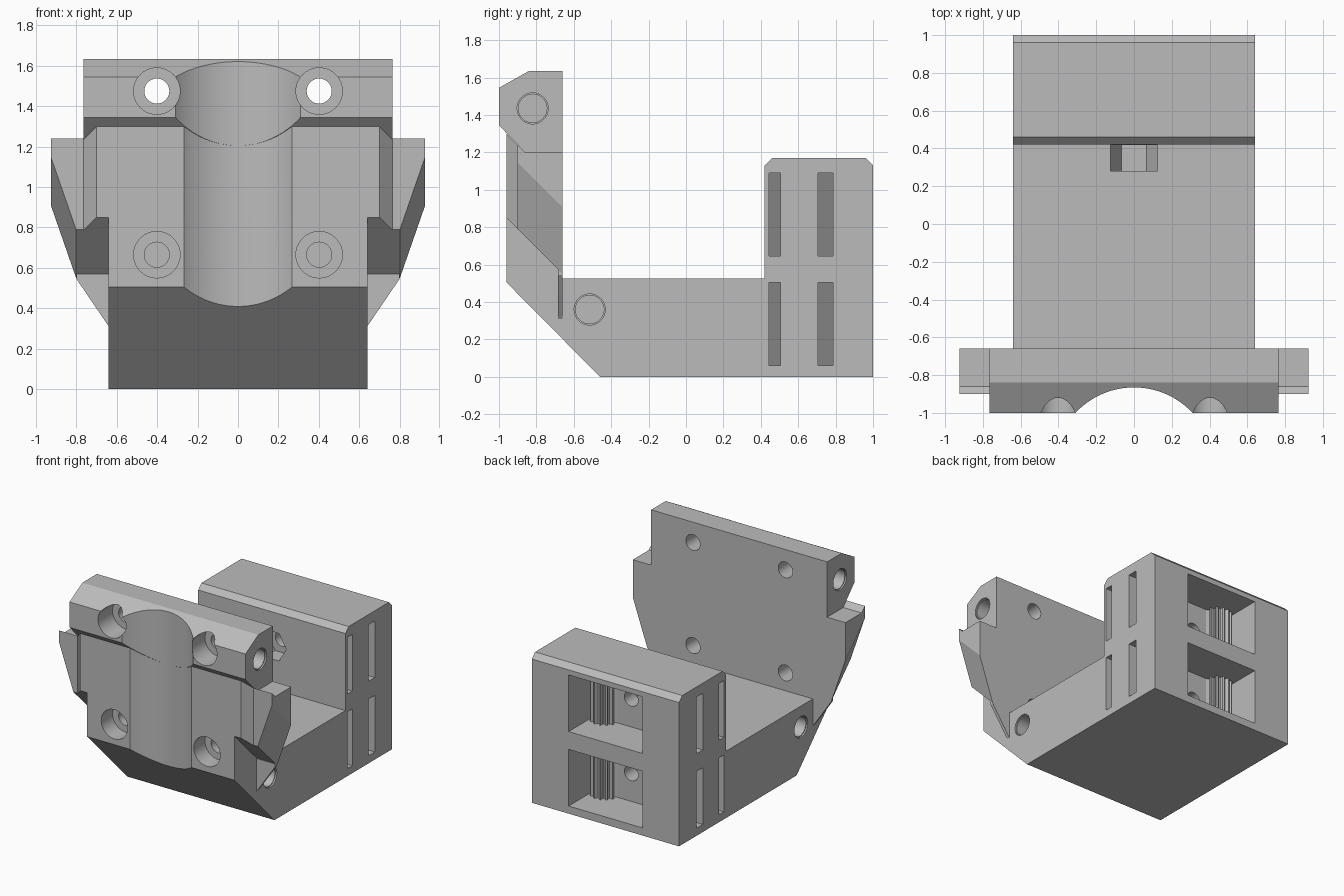
import bpy, bmesh, math
from mathutils import Vector

cube = bpy.data.objects.get("Cube")
if cube:
    bpy.data.objects.remove(cube, do_unlink=True)

grey = bpy.data.materials.new("plain grey")
grey.use_nodes = True
COLOUR = (0.5, 0.5, 0.5, 1)
grey.diffuse_color = COLOUR
grey.node_tree.nodes["Principled BSDF"].inputs["Base Color"].default_value = COLOUR

AXES = {
    "x": lambda p, t: (t, p[0], p[1]),
    "y": lambda p, t: (p[0], t, p[1]),
    "z": lambda p, t: (p[0], p[1], t),
}


def prism(name, axis, profile, lo, hi, cuts=()):
    """Extrude a profile along an axis, then trim it by planes (point, outward normal)."""
    bm = bmesh.new()
    place = AXES[axis]
    face = bm.faces.new([bm.verts.new(place(p, lo)) for p in profile])
    top = bmesh.ops.extrude_face_region(bm, geom=[face])["geom"]
    move = Vector(place((0, 0), hi - lo))
    bmesh.ops.translate(bm, vec=move, verts=[v for v in top if isinstance(v, bmesh.types.BMVert)])
    for point, normal in cuts:
        geom = bm.verts[:] + bm.edges[:] + bm.faces[:]
        bmesh.ops.bisect_plane(bm, geom=geom, plane_co=point, plane_no=normal, clear_outer=True)
        bmesh.ops.holes_fill(bm, edges=[e for e in bm.edges if e.is_boundary])
    bmesh.ops.recalc_face_normals(bm, faces=bm.faces[:])
    mesh = bpy.data.meshes.new(name)
    bm.to_mesh(mesh)
    bm.free()
    mesh.materials.append(grey)
    obj = bpy.data.objects.new(name, mesh)
    bpy.context.collection.objects.link(obj)
    return obj


def ring(cx, cy, r, n=40, inner=None):
    """Regular polygon, or a toothed outline when an inner radius is given."""
    pts = []
    for i in range(n):
        a = math.tau * i / n
        rad = inner if inner and i % 4 > 1 else r
        pts.append((cx + rad * math.cos(a), cy + rad * math.sin(a)))
    return pts


def rect(a, b, c, d):
    return [(a, c), (b, c), (b, d), (a, d)]


def activate(obj):
    bpy.ops.object.select_all(action="DESELECT")
    obj.select_set(True)
    bpy.context.view_layer.objects.active = obj


def carve(obj, cutters):
    for cutter in cutters:
        mod = obj.modifiers.new("cut", "BOOLEAN")
        mod.operation, mod.solver, mod.object = "DIFFERENCE", "EXACT", cutter
        activate(obj)
        bpy.ops.object.modifier_apply(modifier=mod.name)


def mirror(obj):
    activate(obj)
    mod = obj.modifiers.new("mirror", "MIRROR")
    mod.use_mirror_merge = False
    bpy.ops.object.modifier_apply(modifier=mod.name)


# Main parts
body = prism("carriage_body", "x", [
    (-0.46, 0), (1, 0), (1, 1.13), (0.96, 1.17), (0.46, 1.17), (0.42, 1.13),
    (0.42, 0.525), (-0.66, 0.525), (-0.66, 1.2), (-0.86, 1.2), (-0.96, 1.3),
    (-0.96, 0.505)], -0.64, 0.64)
bar = prism("top_bar", "x", [
    (-0.66, 1.2), (-0.66, 1.635), (-0.84, 1.635), (-1, 1.545), (-1, 1.345), (-0.86, 1.2)],
    -0.765, 0.765)

# Side panels and tapered wings
panel = prism("side_panel", "x", [
    (-0.66, 1.2), (-0.86, 1.2), (-0.96, 1.3), (-0.96, 0.85), (-0.66, 0.55)],
    0.64, 0.765, [((0.70, -0.96, 1), (1, -1, 0))])
a, b, c = Vector((0.925, -0.66, 0.905)), Vector((0.80, -0.66, 0.545)), Vector((0.925, -0.9, 1.145))
slope = (b - a).cross(c - a)
if slope.z > 0:
    slope.negate()
wing = prism("side_wing", "x", [
    (-0.66, 1.2), (-0.86, 1.2), (-0.90, 1.24), (-0.90, 0.79), (-0.66, 0.55)],
    0.765, 0.925, [(a, slope)])
fin = prism("lower_fin", "y", [(0.64, 0.31), (0.80, 0.545), (0.80, 0.57), (0.64, 0.57)],
            -0.685, -0.66)
post = prism("toothed_post", "z", ring(0.23, 0.68, 0.11, 56, 0.085), 0.03, 1.12)
for part in (panel, wing, fin, post):
    mirror(part)

# Rounded vertical channel
channel = prism("channel_cutter", "z", ring(0, -1.288, 0.423, 96), -0.1, 1.8)
body_cuts, bar_cuts = [channel], [channel]

# Counterbored bolt holes and blind side holes
for s in (-1, 1):
    for z, cuts in ((0.665, body_cuts), (1.475, bar_cuts)):
        cuts.append(prism("bore_cutter", "y", ring(s * 0.402, z, 0.115), -1.1, -0.82))
        cuts.append(prism("bolt_cutter", "y", ring(s * 0.402, z, 0.062), -0.9, -0.6))
    for y, z, x, cuts in ((-0.515, 0.36, 0.64, body_cuts), (-0.82, 1.435, 0.765, bar_cuts)):
        for r, depth in ((0.083, 0.012), (0.076, 0.2)):
            lo, hi = sorted((s * (x - depth), s * (x + 0.1)))
            cuts.append(prism("side_hole_cutter", "x", ring(y, z, r), lo, hi))

# Belt pockets, belt slots, screw holes and nut traps in the rear block
for z0 in (0.06, 0.645):
    z1, mid = z0 + 0.445, z0 + 0.2225
    body_cuts.append(prism("pocket_cutter", "y", rect(-0.32, 0.32, z0, z1), 0.68, 1.1))
    body_cuts.append(prism("screw_cutter", "y", ring(0, mid, 0.06), 0.5, 0.75))
    body_cuts.append(prism("nut_cutter", "y", ring(0, mid, 0.125, 6), 0.41, 0.55))
    for s in (-1, 1):
        for y0, y1 in ((0.445, 0.505), (0.705, 0.785)):
            outline = [(s * 0.7, y0), (s * 0.7, y1), (s * 0.36, y1), (s * (0.36 + y1 - y0), y0)]
            body_cuts.append(prism("slot_cutter", "z", outline, z0, z1))

# Nut slot opening in the deck
body_cuts.append(prism("nut_slot_cutter", "y", [
    (-0.125, 0.6), (-0.125, 0.283), (-0.065, 0.175), (0.065, 0.175), (0.125, 0.283),
    (0.125, 0.6)], 0.28, 0.4195))

carve(body, body_cuts)
carve(bar, bar_cuts)
for cutter in set(body_cuts + bar_cuts):
    bpy.data.objects.remove(cutter, do_unlink=True)

# Smooth the round surfaces, keep the edges sharp
for part in (body, bar, panel, wing, fin, post):
    activate(part)
    bpy.ops.object.shade_smooth_by_angle(angle=math.radians(25))
